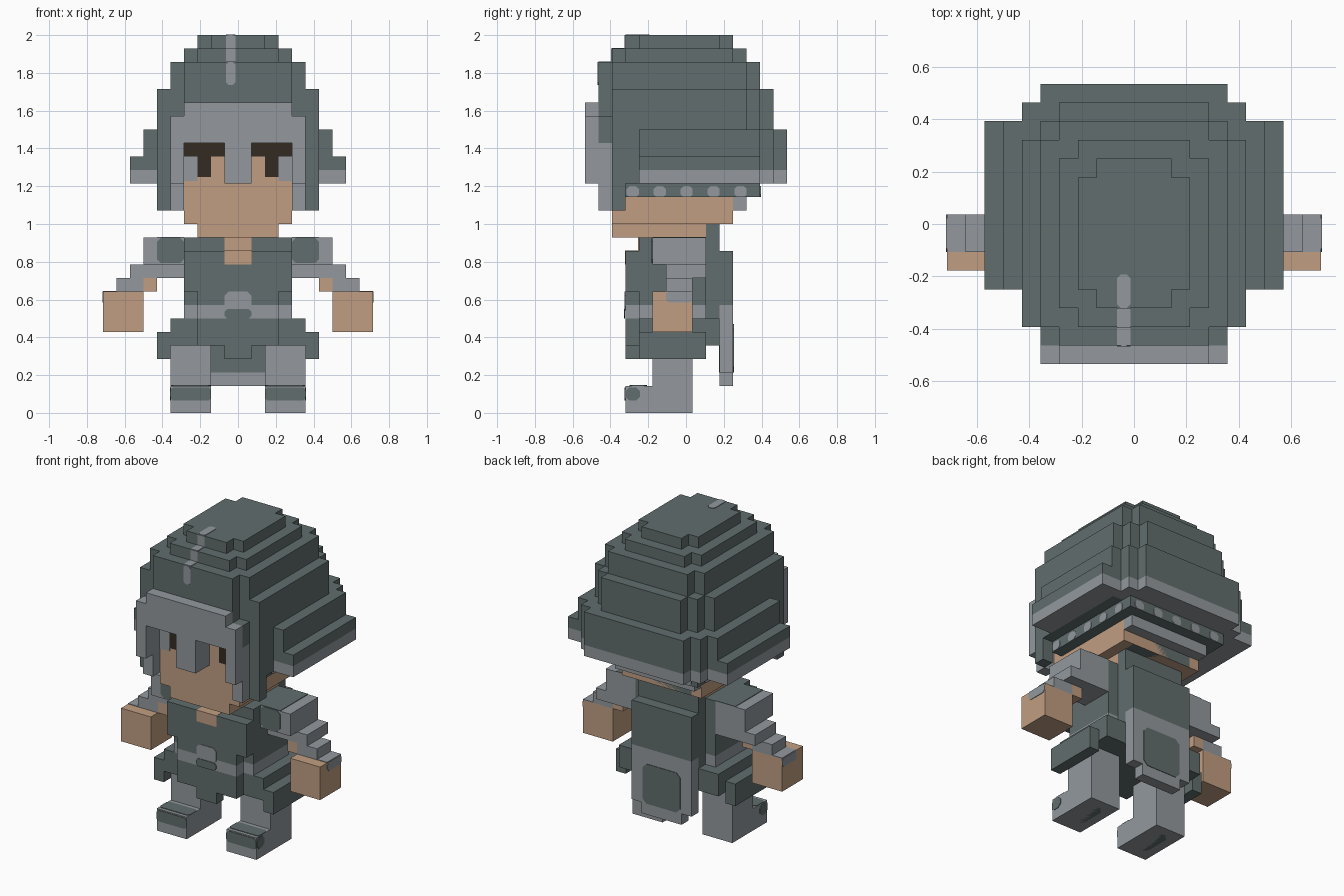
import bpy
import bmesh
from mathutils import Vector

if "Cube" in bpy.data.objects:
    bpy.data.objects.remove(bpy.data.objects["Cube"], do_unlink=True)

U = 1 / 14  # edge of one block


def material(name, rgb):
    lin = [((c / 255 + 0.055) / 1.055) ** 2.4 for c in rgb] + [1]
    m = bpy.data.materials.new(name)
    m.diffuse_color = lin
    m.use_nodes = True
    bsdf = m.node_tree.nodes["Principled BSDF"]
    bsdf.inputs["Base Color"].default_value = lin
    bsdf.inputs["Roughness"].default_value = 0.9
    return m


DARK = material("dark steel", (97, 109, 109))
GREY = material("light steel", (147, 153, 158))
SKIN = material("skin", (193, 158, 130))
EYE = material("dark brown", (51, 43, 34))


def finish(name, bm, mat):
    bmesh.ops.recalc_face_normals(bm, faces=bm.faces)
    mesh = bpy.data.meshes.new(name)
    bm.to_mesh(mesh)
    bm.free()
    mesh.materials.append(mat)
    ob = bpy.data.objects.new(name, mesh)
    bpy.context.collection.objects.link(ob)
    return ob


def part(name, mat, *boxes):
    """Boxes given as x0, x1, y0, y1, z0, z1 in blocks."""
    bm = bmesh.new()
    for b in boxes:
        lo, hi = Vector(b[0::2]) * U, Vector(b[1::2]) * U
        for v in bmesh.ops.create_cube(bm, size=1)["verts"]:
            v.co = Vector((lo[i] + (v.co[i] + 0.5) * (hi[i] - lo[i]) for i in range(3)))
    return finish(name, bm, mat)


def pair(name, mat, *boxes):
    """One part for each side of the body; boxes are for the left (+x)."""
    part("left_" + name, mat, *boxes)
    part("right_" + name, mat, *[(-b[1], -b[0], *b[2:]) for b in boxes])


def patch(name, mat, axis, pos, side, a0, a1, b0, b1, cut=0.0):
    """Thin painted plate on a plane across the axis, with cut corners."""
    pts = [(a0 + cut, b0), (a1 - cut, b0), (a1, b0 + cut), (a1, b1 - cut),
           (a1 - cut, b1), (a0 + cut, b1), (a0, b1 - cut), (a0, b0 + cut)]
    if not cut:
        pts = pts[0:1] + pts[2:4] + pts[5:6]
        pts = [(a0, b0), (a1, b0), (a1, b1), (a0, b1)]
    bm = bmesh.new()
    verts = []
    for a, b in pts:
        co = [a, b]
        co.insert(axis, pos - 0.03 * side)
        verts.append(bm.verts.new(Vector(co) * U))
    face = bm.faces.new(verts)
    top = bmesh.ops.extrude_face_region(bm, geom=[face])["geom"]
    move = Vector((0, 0, 0))
    move[axis] = 0.08 * side * U
    for g in top:
        if isinstance(g, bmesh.types.BMVert):
            g.co += move
    return finish(name, bm, mat)


# Helmet dome: stepped layers with notched corners
dome = []
for w, y0, y1, z0, z1 in ((2, -4.5, 3.5, 27, 28), (3, -5.5, 4.5, 26, 27),
                          (4, -6.5, 5.5, 24, 26)):
    dome += [(-w, w, y0, y1, z0, z1), (-w - 1, w + 1, y0 + 1, y1 - 1, z0, z1)]
part("helmet_dome", DARK, *dome)
part("helmet_bowl", DARK,
     (-6, 6, -5.5, 4.5, 20, 24), (-5, 5, -4.5, 5.5, 18, 24), (-4, 4, -4.5, 6.5, 18, 24),
     (-4, 4, -6.5, 4.5, 20, 24), (-5, 5, -6.5, 4.5, 20, 22))
pair("helmet_side", DARK,
     (4, 6, -5.5, 4.5, 17, 24), (5, 6, -5.5, -4.5, 15, 17),
     (5, 7, -3.5, 5.5, 18, 21), (6, 8, -3.5, 5.5, 18, 19))
part("helmet_back", DARK, (-6, 6, 4, 6.5, 18, 21), (-5, 5, 4, 7.5, 18, 21))

# Light rim along the lower edge of the helmet
pair("helmet_rim", GREY, (5, 8, -3.5, 5.5, 17, 18))
part("helmet_back_rim", GREY, (-6, 6, 4.5, 6.5, 17, 18), (-5, 5, 4, 7.5, 17, 18))
part("helmet_lining", DARK, (-5, 5, -4.5, 5.5, 16, 17.5))
part("neck_guard", GREY, (-4, 4, 3.5, 4.5, 15, 16))
for i in range(5):
    y = -4.4 + 2 * i
    for s in (-1, 1):
        patch("lining_stripe", GREY, 0, 5 * s, s, y, y + 0.9, 16, 16.8, 0.2)
    patch("back_lining_stripe", GREY, 1, 5.5, 1, y, y + 0.9, 16, 16.8, 0.2)

# Brow plate, nose guard and cheek guards
part("brow_plate", GREY, (-4, 4, -7.5, -6.5, 20, 23), (-5, 5, -7.5, -6.5, 20, 22))
part("nose_guard", GREY, (-1, 1, -7.5, -5.5, 17, 20))
pair("cheek_guard", GREY, (4, 5, -7.5, -6.5, 17, 20), (4, 5, -6.5, -5.5, 15, 20))

# Crest stripe, just right of the centre
patch("crest_front", GREY, 1, -6.5, -1, -0.9, -0.2, 24.3, 26, 0.2)
for y, z in ((-6.5, 26), (-5.5, 27)):
    patch("crest_step", GREY, 2, z, 1, -0.9, -0.2, y, y + 1)
    patch("crest_rise", GREY, 1, y + 1, -1, -0.9, -0.2, z, z + 1)
patch("crest_top", GREY, 2, 28, 1, -0.9, -0.2, -4.5, -2.7, 0.2)

# Head
part("head", SKIN, (-4, 4, -5.5, 3, 15, 20), (-4, 4, -4.5, 3.5, 14, 16),
     (-4, 4, -5.5, 2.5, 14, 15), (-3, 3, -5.5, 1.5, 13, 14))
part("nape", DARK, (-3, 3, 1.5, 2.5, 13, 14), (-3, 3, 2.5, 3.5, 14, 15))
for s in (-1, 1):
    for nm, mat, a, b, z0, z1 in (("eyebrow", EYE, 1, 4, 19, 20),
                                  ("eye", EYE, 2, 3, 17.5, 19),
                                  ("temple_patch", GREY, 3, 4, 17.2, 19)):
        patch(nm, mat, 1, -5.5, -1, min(a * s, b * s), max(a * s, b * s), z0, z1)

# Torso with chest plate, belt and pointed skirt
part("torso", DARK, (-4, 4, -3.5, 1.5, 8, 13), (-4, 4, -3.5, 1.5, 5, 7),
     (-3, 3, 1.5, 2.5, 5, 13))
part("chest_plate", DARK, (-4, 4, -4.5, -3.5, 9, 12), (-3, 3, -4.5, -3.5, 8, 9))
part("belt", GREY, (-4, 4, -3.5, 1.5, 7, 8), (-3, 3, -4.5, -3.5, 7, 8))
part("front_skirt", DARK, (-3, 3, -4.5, -3.5, 5, 7), (-1, 1, -4.5, -3.5, 4, 5))
patch("buckle", GREY, 1, -4.5, -1, -1, 1, 7.6, 9, 0.3)
patch("buckle_gap", DARK, 1, -4.55, -1, -1, 1, 7, 7.7, 0.2)
part("neck", SKIN, (-1, 1, -4.53, -2, 11, 12.02), (-1, 1, -3.55, -2, 12, 13.02))

# Hip guards
pair("hip_guard", DARK, (5, 6, -3.5, 1.5, 4, 6), (4, 5, -3.5, 1.5, 5, 7),
     (3, 5, 0.5, 2.5, 5, 7))

# Back cape
part("cape_top", DARK, (-3, 3, 2.5, 3.5, 8, 12))
part("cape_bottom", GREY, (-3, 3, 2.5, 3.5, 3, 8), (-2, 2, 2.5, 3.5, 2, 3))
patch("cape_panel", DARK, 1, 3.5, 1, -1.9, 1.9, 3, 6.6, 0.4)
patch("cape_inside", DARK, 1, 2.5, -1, -2, 2, 3, 5)

# Arms: stepped sleeves and block hands
pair("sleeve", GREY, (4, 7, -2.5, 1.5, 11, 13), (4, 8, -1.5, 1.5, 10, 11),
     (7, 9, -1.5, 0.5, 9, 10))
pair("wrist", SKIN, (6, 7, -1.5, 0.5, 9, 10))
pair("hand", SKIN, (7, 10, -2.5, 0.5, 6, 9))
for s in (-1, 1):
    a, b = sorted((4 * s, 6 * s))
    patch("shoulder_front", DARK, 1, -2.5, -1, a, b, 11.1, 13, 0.3)
    patch("shoulder_top", DARK, 2, 13, 1, a, b, -2.5, 1.5)
    a, b = sorted((7 * s, 10 * s))
    patch("hand_back", GREY, 2, 9, 1, a, b, -1.5, 0.5)
    patch("hand_side", GREY, 0, 10 * s, s, -1.5, 0.5, 8.2, 9, 0.2)

# Legs and boots
pair("leg", GREY, (2, 5, -2.5, 0.5, 0, 5))
pair("boot", GREY, (2, 5, -4.5, 0.5, 0, 2))
for s in (-1, 1):
    a, b = sorted((2 * s, 5 * s))
    patch("toe_front", DARK, 1, -4.5, -1, a, b, 0.9, 1.9, 0.2)
    patch("toe_top", DARK, 2, 2, 1, a, b, -4.2, -2.9, 0.2)
    patch("toe_side", DARK, 0, 5 * s, s, -4.5, -3.4, 0.9, 1.9, 0.3)
    patch("sole", DARK, 2, 0.05, -1, a + 0.8, b - 0.8, -3.6, -0.4, 0.5)
